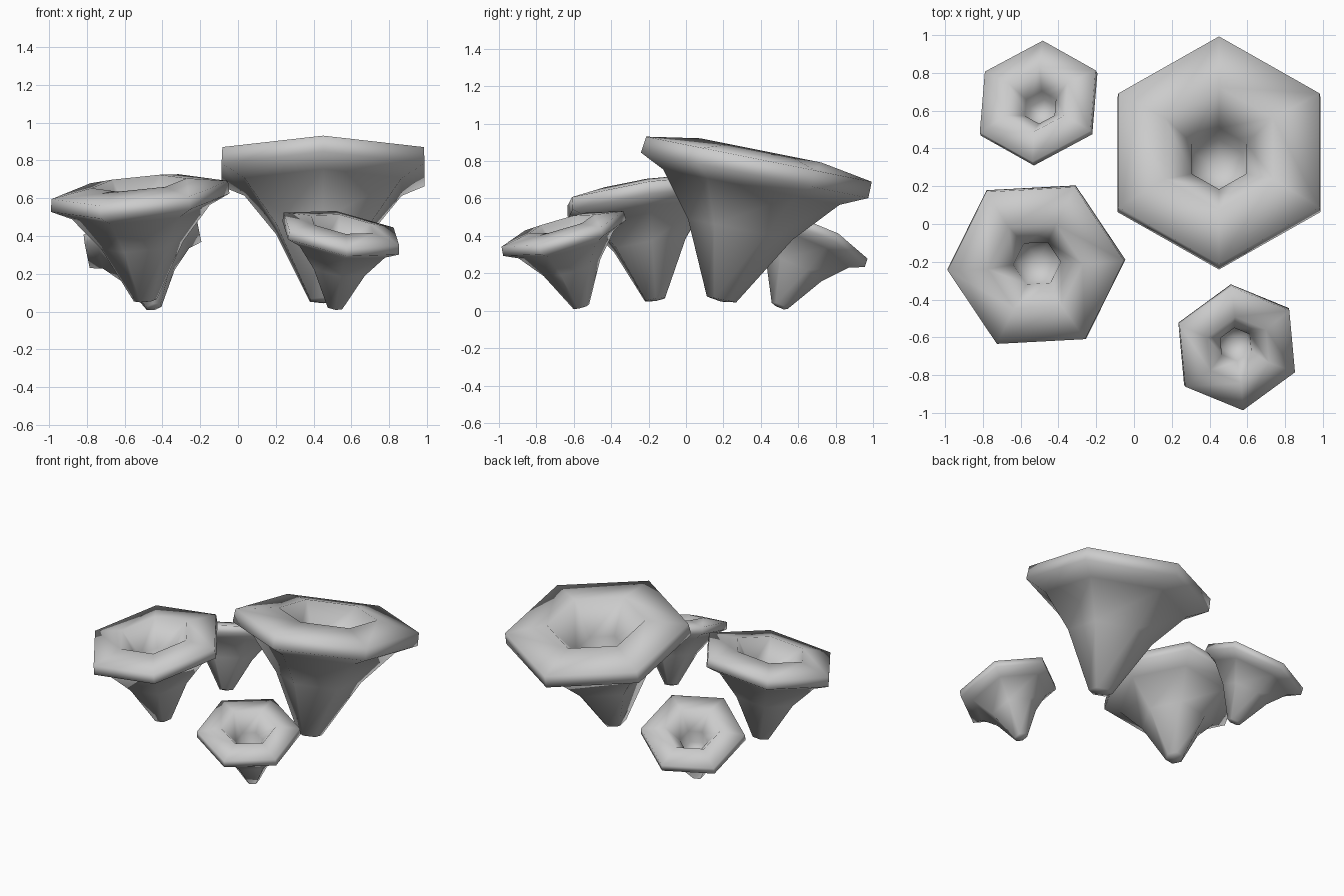
import bpy, bmesh, math
from mathutils import Vector

if "Cube" in bpy.data.objects:
    bpy.data.objects.remove(bpy.data.objects["Cube"])

# Funnel profile: (radius, fraction of the way from foot to rim centre)
PROFILE = [
    (0.08, 0.00),                               # foot
    (0.285, 0.50), (0.48, 0.80),                # flaring underside
    (0.62, 0.885), (0.615, 1.00),               # rim band
    (0.33, 1.06),                               # rounded crest
    (0.165, 0.78), (0.15, 0.55),                # central pit
]
SIDES = 6


def mushroom(name, foot, cap, slope, scale, turn):
    """Hexagonal funnel mushroom from foot to cap centre; slope = cap plane dz/dx, dz/dy."""
    foot, cap = Vector(foot), Vector(cap)
    normal = Vector((-slope[0], -slope[1], 1)).normalized()
    tilt = Vector((0, 0, 1)).rotation_difference(normal)
    bm = bmesh.new()
    rings = []
    for r, f in PROFILE:
        centre = foot.lerp(cap, f) if f <= 1 else cap + normal * (f - 1) * scale * 0.8
        ring = []
        for i in range(SIDES):
            a = math.radians(turn) + math.tau * i / SIDES
            p = Vector((math.cos(a), math.sin(a), 0)) * r * scale
            ring.append(bm.verts.new(centre + tilt @ p))
        rings.append(ring)
    # skin the rings
    for low, high in zip(rings, rings[1:]):
        for i in range(SIDES):
            j = (i + 1) % SIDES
            bm.faces.new((low[i], low[j], high[j], high[i]))
    # close the foot and the pit floor
    tip = bm.verts.new(foot - normal * 0.012 * scale)
    floor = bm.verts.new(foot.lerp(cap, 0.50))
    for i in range(SIDES):
        j = (i + 1) % SIDES
        bm.faces.new((tip, rings[0][j], rings[0][i]))
        bm.faces.new((floor, rings[-1][i], rings[-1][j]))
    bmesh.ops.recalc_face_normals(bm, faces=bm.faces)
    mesh = bpy.data.meshes.new(name)
    bm.to_mesh(mesh)
    bm.free()
    for poly in mesh.polygons:
        poly.use_smooth = True
    obj = bpy.data.objects.new(name, mesh)
    bpy.context.collection.objects.link(obj)


mushroom("large_mushroom", (0.45, 0.19, 0.06), (0.45, 0.39, 0.81), (0, -0.20), 1.0, 90)
mushroom("medium_mushroom", (-0.49, -0.165, 0.06), (-0.52, -0.22, 0.643), (0.095, 0.155), 0.765, 3.5)
mushroom("small_front_mushroom", (0.51, -0.56, 0.022), (0.547, -0.66, 0.437), (-0.172, 0.276), 0.555, 36.4)
mushroom("small_back_mushroom", (-0.445, 0.50, 0.025), (-0.51, 0.65, 0.41), (0.24, -0.43), 0.565, 88)
